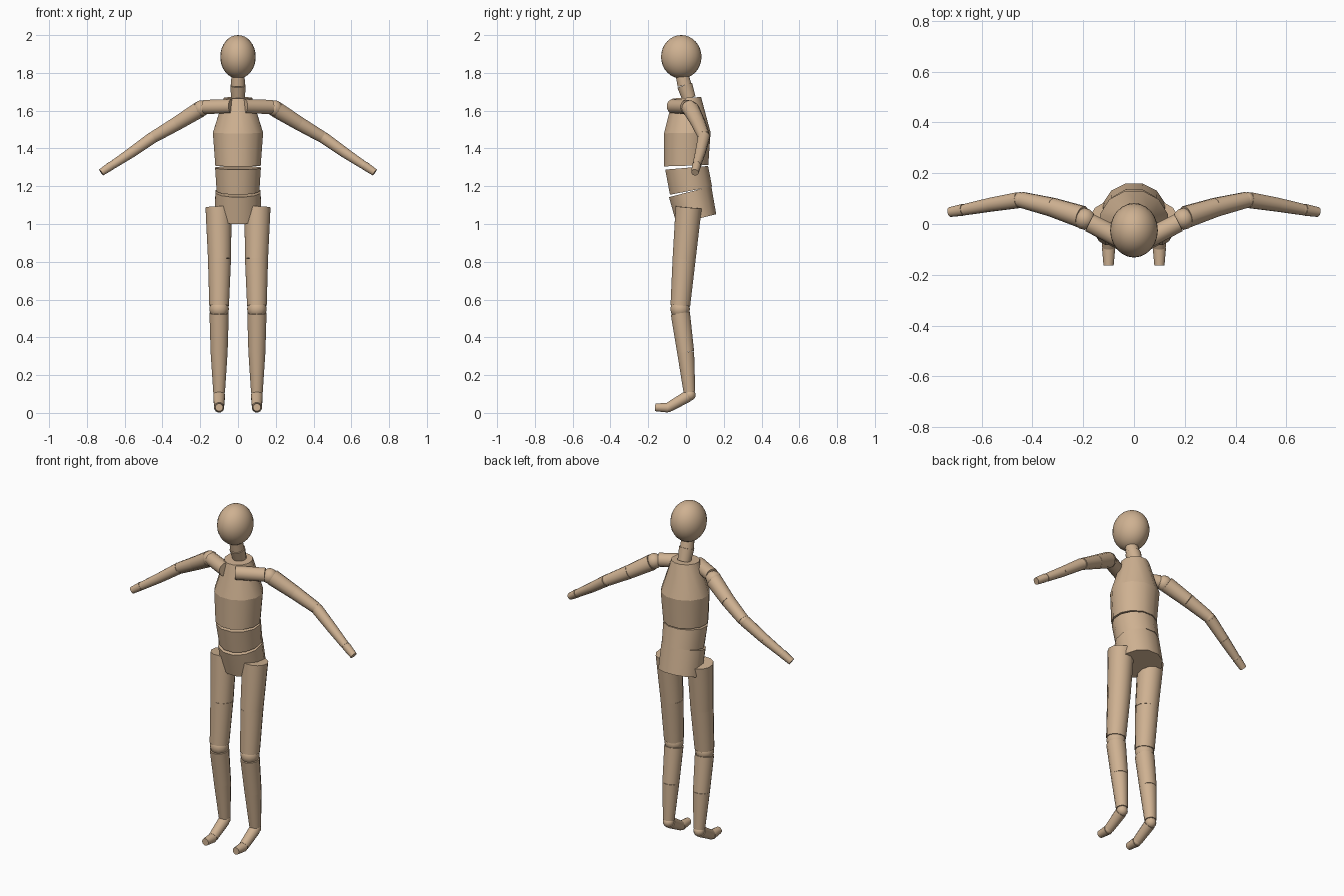
import bpy
import bmesh
import math
from mathutils import Vector

if "Cube" in bpy.data.objects:
    bpy.data.objects.remove(bpy.data.objects["Cube"])

SIDES = 12
FLAT = math.cos(math.pi / SIDES)   # flat-to-corner ratio of the section

wood = bpy.data.materials.new("tan wood")
wood.diffuse_color = (0.62, 0.44, 0.285, 1)
wood.use_nodes = True
wood.node_tree.nodes["Principled BSDF"].inputs["Base Color"].default_value = wood.diffuse_color


def finish(bm, name):
    bmesh.ops.recalc_face_normals(bm, faces=bm.faces)
    mesh = bpy.data.meshes.new(name)
    bm.to_mesh(mesh)
    bm.free()
    mesh.materials.append(wood)
    obj = bpy.data.objects.new(name, mesh)
    bpy.context.collection.objects.link(obj)
    return obj


def loft(name, rings):
    """Capped skin over rings given as (centre, half axis u, half axis v)."""
    bm = bmesh.new()
    loops = []
    for c, u, v in rings:
        angles = [(i + 0.5) * 2 * math.pi / SIDES for i in range(SIDES)]
        loops.append([bm.verts.new(c + u * math.cos(a) + v * math.sin(a)) for a in angles])
    for a, b in zip(loops, loops[1:]):
        for i in range(SIDES):
            j = (i + 1) % SIDES
            bm.faces.new((a[i], a[j], b[j], b[i]))
    bm.faces.new(loops[0])
    bm.faces.new(loops[-1])
    return finish(bm, name)


def trunk(name, *rings):
    """Oval block; each ring is (front y, front z, back y, back z, half width)."""
    out = []
    for fy, fz, by, bz, w in rings:
        front, back = Vector((0, fy, fz)), Vector((0, by, bz))
        out.append(((front + back) / 2, Vector((w / FLAT, 0, 0)), (back - front) / 2 / FLAT))
    return loft(name, out)


def segment(name, p0, r0, p1, r1):
    """Tapered round peg between two points."""
    p0, p1 = Vector(p0), Vector(p1)
    axis = (p1 - p0).normalized()
    ref = Vector((0, 1, 0)) if abs(axis.y) < 0.8 else Vector((0, 0, 1))
    u = axis.cross(ref).normalized()
    v = axis.cross(u)
    return loft(name, [(p, u * r / FLAT, v * r / FLAT) for p, r in ((p0, r0), (p1, r1))])


def ball(name, centre, radii, seg=12, rings=8):
    bm = bmesh.new()
    bmesh.ops.create_uvsphere(bm, u_segments=seg, v_segments=rings, radius=1)
    for v in bm.verts:
        v.co = Vector(centre) + Vector([a * b for a, b in zip(v.co, radii)])
    return finish(bm, name)


# Head and neck
ball("head", (0, -0.025, 1.885), (0.094, 0.107, 0.115), 24, 16)
segment("upper_neck", (0, -0.023, 1.80), 0.034, (0, -0.008, 1.735), 0.037)
segment("lower_neck", (0, -0.007, 1.735), 0.041, (0, 0.016, 1.665), 0.036)

# Torso blocks
trunk("upper_chest", (-0.07, 1.665, 0.08, 1.672, 0.075), (-0.116, 1.48, 0.13, 1.485, 0.133))
trunk("lower_chest", (-0.116, 1.48, 0.13, 1.485, 0.133), (-0.116, 1.305, 0.118, 1.312, 0.12))
trunk("abdomen", (-0.11, 1.288, 0.117, 1.307, 0.121), (-0.085, 1.155, 0.138, 1.198, 0.113))
trunk("pelvis", (-0.09, 1.142, 0.134, 1.20, 0.12), (-0.05, 1.0, 0.16, 1.052, 0.122))

for side, s in (("left", 1), ("right", -1)):
    def at(x, y, z):
        return (s * x, y, z)

    def chain(names, points):
        """Run of pegs through (x, y, z, radius) points."""
        for name, a, b in zip(names, points, points[1:]):
            segment(f"{side}_{name}", at(*a[:3]), a[3], at(*b[:3]), b[3])

    # Collar and arm
    chain(["collar"], [(0.033, -0.068, 1.623, 0.038), (0.175, 0.005, 1.62, 0.037)])
    ball(f"{side}_shoulder_ball", at(0.195, 0.02, 1.612), (0.043,) * 3)
    chain(["upper_arm", "lower_upper_arm"],
          [(0.205, 0.028, 1.605, 0.043), (0.322, 0.066, 1.533, 0.037), (0.442, 0.095, 1.463, 0.031)])
    ball(f"{side}_elbow_ball", at(0.448, 0.095, 1.46), (0.031,) * 3)
    chain(["forearm", "lower_forearm"],
          [(0.453, 0.094, 1.457, 0.031), (0.565, 0.076, 1.378, 0.027), (0.663, 0.057, 1.313, 0.022)])
    ball(f"{side}_wrist_ball", at(0.667, 0.056, 1.311), (0.022,) * 3)
    chain(["hand"], [(0.671, 0.056, 1.309, 0.023), (0.724, 0.047, 1.273, 0.019)])

    # Leg
    chain(["thigh", "lower_thigh"],
          [(0.103, 0.014, 1.088, 0.069), (0.098, -0.01, 0.815, 0.061), (0.1, -0.03, 0.568, 0.052)])
    ball(f"{side}_knee_ball", at(0.1, -0.031, 0.55), (0.052,) * 3)
    chain(["calf", "lower_calf"],
          [(0.1, -0.03, 0.528, 0.051), (0.1, -0.002, 0.322, 0.045), (0.1, 0.018, 0.11, 0.031)])
    ball(f"{side}_ankle_ball", at(0.1, 0.02, 0.095), (0.031,) * 3)
    chain(["foot"], [(0.1, 0.01, 0.088, 0.031), (0.1, -0.088, 0.032, 0.026)])
    ball(f"{side}_toe_joint", at(0.1, -0.092, 0.029), (0.025,) * 3)
    chain(["toe"], [(0.1, -0.095, 0.028, 0.026), (0.1, -0.163, 0.029, 0.02)])

# Smooth rounded sides, crisp rims
bpy.ops.object.select_all(action='SELECT')
bpy.context.view_layer.objects.active = bpy.data.objects["head"]
bpy.ops.object.shade_smooth_by_angle(angle=math.radians(40))
